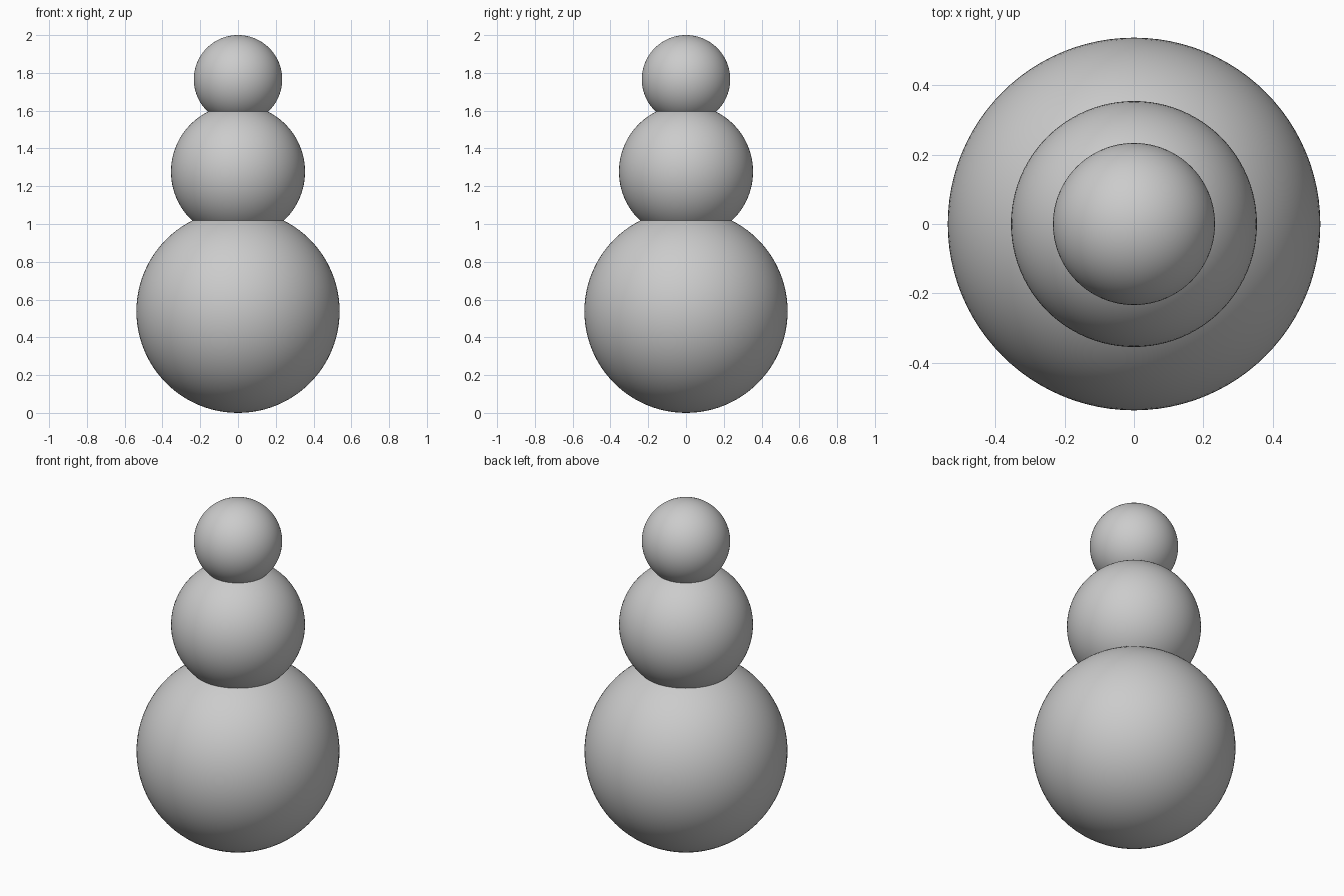
import bpy

if "Cube" in bpy.data.objects:
    bpy.data.objects.remove(bpy.data.objects["Cube"])

# Single plain grey for the whole figure
grey = bpy.data.materials.new("light_grey")
grey.diffuse_color = (0.6, 0.6, 0.6, 1.0)
grey.use_nodes = True
grey.node_tree.nodes["Principled BSDF"].inputs["Base Color"].default_value = grey.diffuse_color


def ball(name, radius, z):
    """Smooth sphere standing on the central axis."""
    bpy.ops.mesh.primitive_uv_sphere_add(
        segments=96, ring_count=48, radius=radius, location=(0, 0, z))
    obj = bpy.context.object
    obj.name = name
    obj.data.materials.append(grey)
    bpy.ops.object.shade_smooth_by_angle()
    return obj


# Three overlapping snowballs, largest at the bottom
ball("bottom_ball", 0.538, 0.538)
ball("middle_ball", 0.355, 1.277)
ball("head_ball", 0.234, 1.766)
